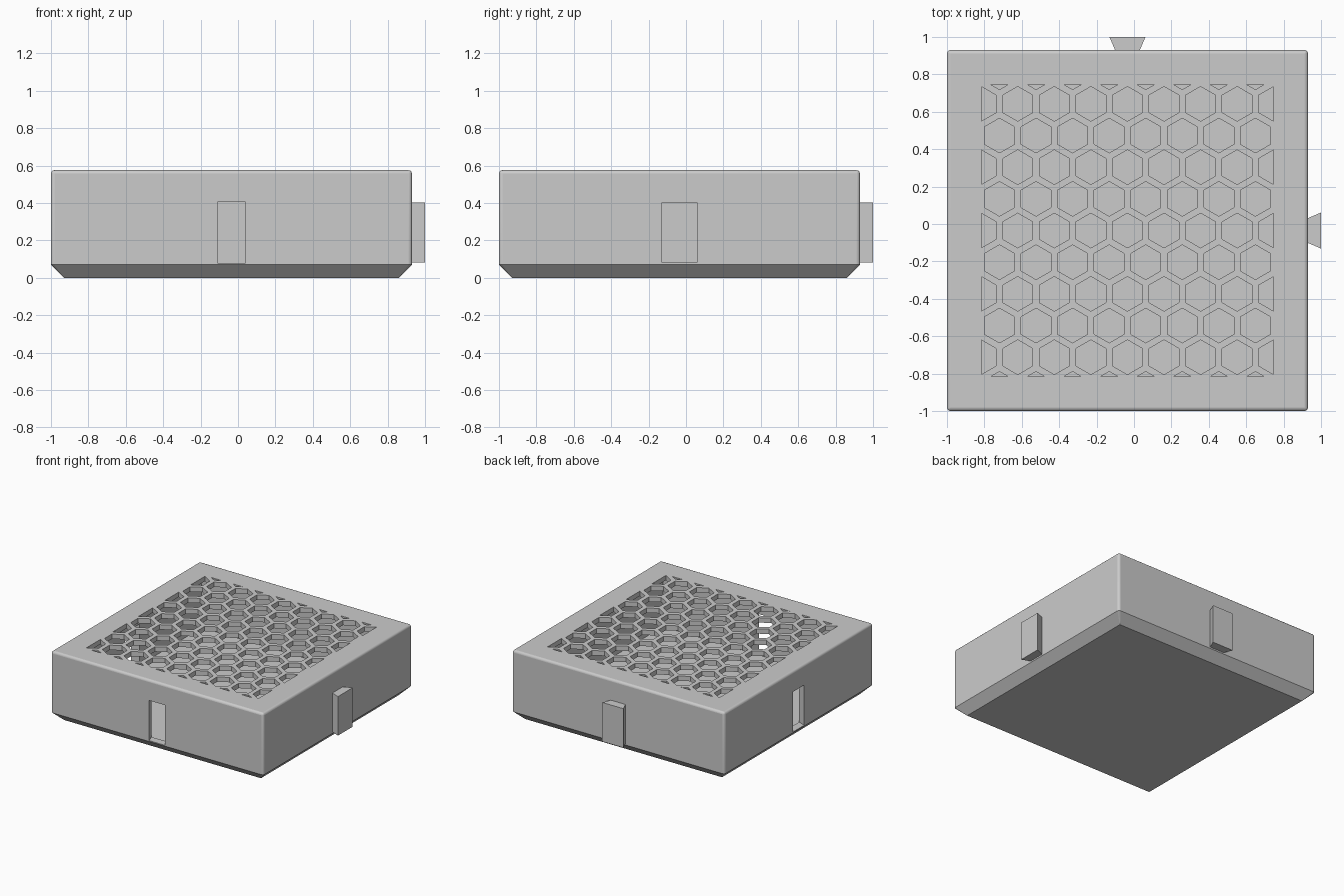
import bpy, bmesh, math
from mathutils import Vector

cube = bpy.data.objects.get("Cube")
if cube:
    bpy.data.objects.remove(cube, do_unlink=True)

C = -0.035         # centre of the box in x and y
HALF = 0.965       # half the box width
TOP = 0.575
WALL = 0.063
LID = 0.04
CHAMFER = 0.07
ROUND = 0.018

grey = bpy.data.materials.new("light_grey")
grey.use_nodes = True
grey.diffuse_color = (0.6, 0.6, 0.6, 1)
grey.node_tree.nodes["Principled BSDF"].inputs["Base Color"].default_value = (0.6, 0.6, 0.6, 1)


def finish(bm, name):
    bmesh.ops.recalc_face_normals(bm, faces=bm.faces)
    mesh = bpy.data.meshes.new(name)
    bm.to_mesh(mesh)
    bm.free()
    mesh.materials.append(grey)
    obj = bpy.data.objects.new(name, mesh)
    bpy.context.collection.objects.link(obj)
    return obj


def extrude(bm, height):
    res = bmesh.ops.extrude_face_region(bm, geom=bm.faces[:])
    verts = [v for v in res["geom"] if isinstance(v, bmesh.types.BMVert)]
    bmesh.ops.translate(bm, verts=verts, vec=(0, 0, height))


def prism(name, outline, z0, z1):
    """Upright prism over a plan outline."""
    bm = bmesh.new()
    bm.faces.new([bm.verts.new((x, y, z0)) for x, y in outline])
    extrude(bm, z1 - z0)
    return finish(bm, name)


def rounded_square(half, radius, steps=3):
    pts = []
    for corner in range(4):
        q = math.pi / 2 * corner + math.pi / 4
        k = (half - radius) * math.sqrt(2)
        for i in range(steps + 1):
            a = math.pi / 2 * (corner + i / steps)
            pts.append((C + k * math.cos(q) + radius * math.cos(a),
                        C + k * math.sin(q) + radius * math.sin(a)))
    return pts


def dovetail(side, start, end, half0, half1):
    """Flared plan outline along y (side 'y') or x (side 'x')."""
    pts = [(C - half0, start), (C + half0, start), (C + half1, end), (C - half1, end)]
    return pts if side == "y" else [(y, x) for x, y in pts]


# Outer shell: chamfered foot, rounded upper rim
bm = bmesh.new()
rows = [(CHAMFER, 0), (0, CHAMFER)]
for i in range(4):
    a = math.pi / 6 * i
    rows.append((ROUND * (1 - math.cos(a)), TOP - ROUND * (1 - math.sin(a))))
rings = []
for inset, z in rows:
    radius = max(ROUND - inset, 0.002)
    rings.append([bm.verts.new((x, y, z)) for x, y in rounded_square(HALF - inset, radius)])
for low, high in zip(rings, rings[1:]):
    for i in range(len(low)):
        j = (i + 1) % len(low)
        bm.faces.new((low[i], low[j], high[j], high[i]))
bm.faces.new(rings[0])
bm.faces.new(rings[-1])

# Smooth only the rounded edges, keep the big faces flat
bm.normal_update()
for f in bm.faces:
    f.smooth = f.calc_center_median().z > CHAMFER and max(map(abs, f.normal)) < 0.98
box = finish(bm, "box_shell")

# Inner cavity
inner = HALF - WALL
cavity = prism("cavity_cutter", [(C - inner, C - inner), (C + inner, C - inner),
                                 (C + inner, C + inner), (C - inner, C + inner)],
               0.07, TOP - LID)

# Honeycomb holes, trimmed to a square field
PITCH, RADIUS, FIELD = 0.1955, 0.0925, 0.7805
bm = bmesh.new()
for row in range(-5, 6):
    for col in range(-5, 6):
        cx = C + (col + 0.5 * (row % 2)) * PITCH
        cy = C + row * PITCH * math.sqrt(3) / 2
        bm.faces.new([bm.verts.new((cx + RADIUS * math.sin(k * math.pi / 3),
                                    cy + RADIUS * math.cos(k * math.pi / 3), TOP - 0.1))
                      for k in range(6)])
for n in (Vector((1, 0, 0)), Vector((-1, 0, 0)), Vector((0, 1, 0)), Vector((0, -1, 0))):
    bmesh.ops.bisect_plane(bm, geom=bm.verts[:] + bm.edges[:] + bm.faces[:],
                           plane_co=Vector((C, C, 0)) + n * FIELD, plane_no=n, clear_outer=True)
extrude(bm, 0.15)
holes = finish(bm, "honeycomb_cutter")

# Dovetail slots through the front and right walls
slots = [prism("slot_cutter_" + s, dovetail(s, -1.015, -0.92, 0.066, 0.103), 0.077, 0.407)
         for s in "xy"]

# Cut the shell
cutters = [cavity, holes] + slots
for cutter in cutters:
    cutter.hide_render = True
    mod = box.modifiers.new(cutter.name, "BOOLEAN")
    mod.operation = "DIFFERENCE"
    mod.solver = "EXACT"
    mod.object = cutter
bpy.context.view_layer.update()
cut_mesh = bpy.data.meshes.new_from_object(
    box.evaluated_get(bpy.context.evaluated_depsgraph_get()))
box.modifiers.clear()
box.data = cut_mesh
for cutter in cutters:
    bpy.data.objects.remove(cutter, do_unlink=True)

# Dovetail tabs on the back and left walls
for s, name in (("y", "back_tab"), ("x", "left_tab")):
    prism(name, dovetail(s, 0.92, 1.0, 0.062, 0.0965), 0.082, 0.403)
